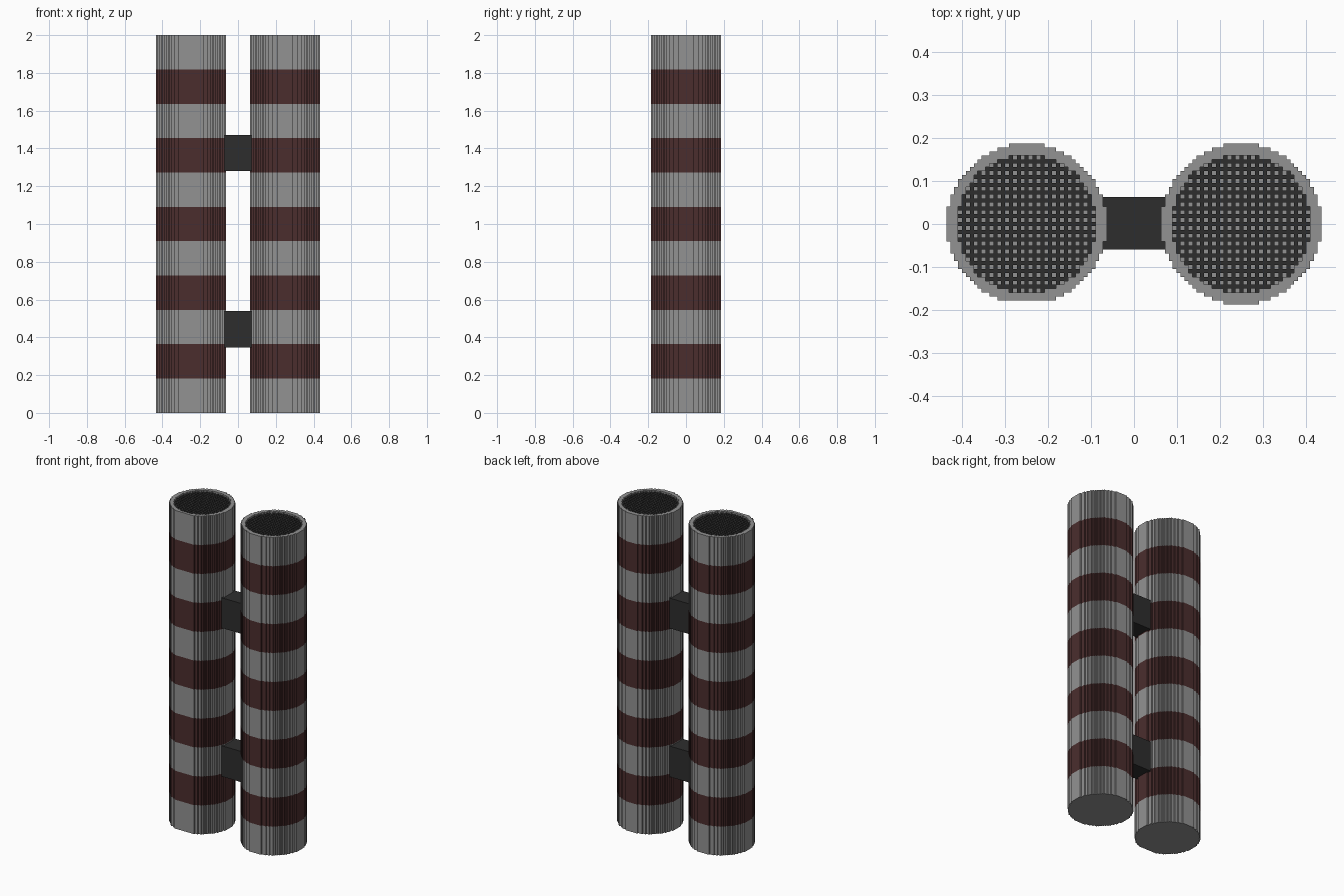
import bpy, bmesh

if "Cube" in bpy.data.objects:
    bpy.data.objects.remove(bpy.data.objects["Cube"])

V = 2 / 220          # block size of the stepped outline
BANDS = 11           # stripes up each tube
H = 2.0
OUTER, INNER = 416, 313   # squared radii in blocks


def material(name, rgb):
    m = bpy.data.materials.new(name)
    m.diffuse_color = (*rgb, 1)
    m.use_nodes = True
    m.node_tree.nodes["Principled BSDF"].inputs["Base Color"].default_value = m.diffuse_color
    return m


GREY, RED, DARK = 0, 1, 2
mats = [material("light grey", (0.287, 0.287, 0.287)),
        material("dark red", (0.070, 0.027, 0.027)),
        material("charcoal", (0.027, 0.027, 0.027))]


def finish(bm, name):
    bmesh.ops.remove_doubles(bm, verts=bm.verts, dist=1e-5)
    bmesh.ops.recalc_face_normals(bm, faces=bm.faces)
    me = bpy.data.meshes.new(name)
    bm.to_mesh(me)
    bm.free()
    for m in mats:
        me.materials.append(m)
    ob = bpy.data.objects.new(name, me)
    bpy.context.collection.objects.link(ob)
    return ob


def cell(i, j, lowest):
    """Top height and colour of one column of blocks (None = outside)."""
    d = i * i + j * j
    if d > OUTER or j < lowest:
        return None
    if d > INNER:
        return H, GREY                  # rim
    if i % 2 and j % 2:
        return H - 3 * V, GREY          # grille hole floor
    return H - V, DARK                  # grille bars


def tube(name, cx, lowest):
    bm = bmesh.new()

    def quad(pts, mat):
        bm.faces.new([bm.verts.new(p) for p in pts]).material_index = mat

    for i in range(-21, 22):
        for j in range(-21, 22):
            c = cell(i, j, lowest)
            if c is None:
                continue
            z, mat = c
            x0, x1 = cx + (i - .5) * V, cx + (i + .5) * V
            y0, y1 = (j - .5) * V, (j + .5) * V
            # top and base
            quad([(x0, y0, z), (x1, y0, z), (x1, y1, z), (x0, y1, z)], mat)
            quad([(x0, y1, 0), (x1, y1, 0), (x1, y0, 0), (x0, y0, 0)], GREY)
            # walls down to each lower neighbour
            for di, dj, a, b in ((1, 0, (x1, y0), (x1, y1)), (-1, 0, (x0, y1), (x0, y0)),
                                 (0, 1, (x1, y1), (x0, y1)), (0, -1, (x0, y0), (x1, y0))):
                n = cell(i + di, j + dj, lowest)
                if n is None:           # outer wall, striped by height
                    for k in range(BANDS):
                        lo, hi = H * k / BANDS, H * (k + 1) / BANDS
                        quad([(*a, lo), (*b, lo), (*b, hi), (*a, hi)], RED if k % 2 else GREY)
                elif n[0] < z - 1e-6:
                    quad([(*a, n[0]), (*b, n[0]), (*b, z), (*a, z)], mat)
    return finish(bm, name)


def connector(name, z0, z1):
    bm = bmesh.new()
    bmesh.ops.create_cube(bm, size=1)
    for v in bm.verts:
        v.co.x *= 0.16
        v.co.y = 0.063 if v.co.y > 0 else -0.059
        v.co.z = z1 if v.co.z > 0 else z0
    for f in bm.faces:
        f.material_index = DARK
    return finish(bm, name)


# two striped tubes; the left one has its frontmost row missing
tube("left_tube", -0.249, -19)
tube("right_tube", 0.249, -20)
# blocks joining the tubes
connector("lower_connector", 0.347, 0.54)
connector("upper_connector", 1.28, 1.47)
